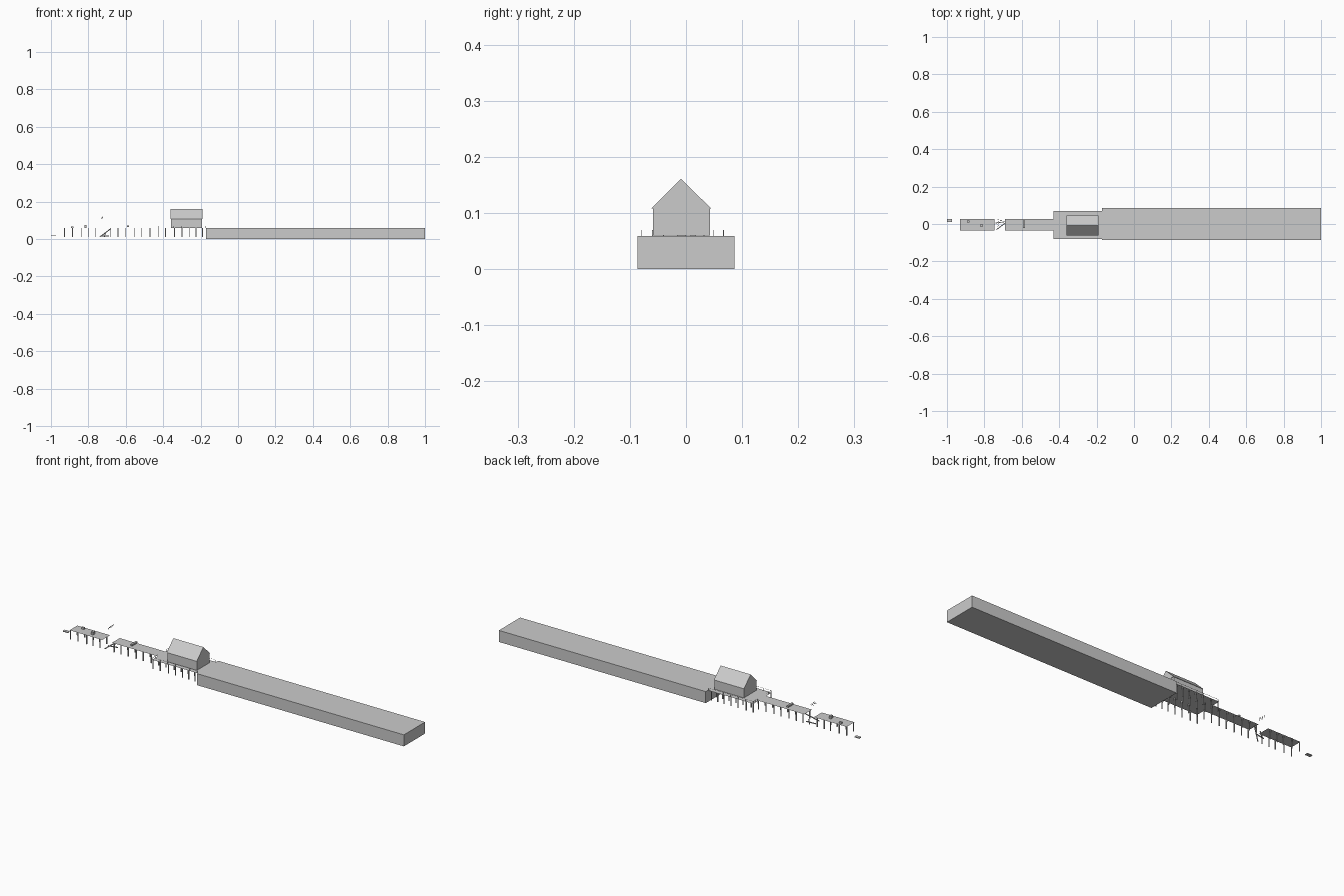
import bpy, math
from mathutils import Vector


def mesh(name, verts, faces):
    me = bpy.data.meshes.new(name)
    me.from_pydata(verts, [], faces)
    ob = bpy.data.objects.new(name, me)
    bpy.context.collection.objects.link(ob)
    return ob


def box(name, x0, x1, y0, y1, z0, z1):
    v = [(x, y, z) for x in (x0, x1) for y in (y0, y1) for z in (z0, z1)]
    f = [(0, 1, 3, 2), (4, 6, 7, 5), (0, 4, 5, 1), (2, 3, 7, 6), (0, 2, 6, 4), (1, 5, 7, 3)]
    return mesh(name, v, f)


def sheet(name, x0, x1, y0, y1, z):
    return mesh(name, [(x0, y0, z), (x1, y0, z), (x1, y1, z), (x0, y1, z)], [(0, 1, 2, 3)])


def prism(name, x0, x1, profile):
    n = len(profile)
    v = [(x, y, z) for x in (x0, x1) for y, z in profile]
    f = [tuple(range(n))[::-1], tuple(range(n, 2 * n))]
    f += [(i, (i + 1) % n, n + (i + 1) % n, n + i) for i in range(n)]
    return mesh(name, v, f)


def beam(name, a, b, w):
    a, b = Vector(a), Vector(b)
    d = b - a
    ob = box(name, -w / 2, w / 2, -w / 2, w / 2, 0, d.length)
    ob.location = a
    ob.rotation_euler = d.to_track_quat('Z', 'Y').to_euler()
    return ob


TOP = 0.059

# Solid quay
box("quay", -0.172, 1.0, -0.086, 0.086, 0, TOP)

# Thin decks, with the gap where the pier has collapsed
sheet("house_deck", -0.43, -0.172, -0.081, 0.069, TOP)
sheet("walkway_deck", -0.69, -0.43, -0.035, 0.028, TOP)
sheet("outer_deck", -0.93, -0.745, -0.035, 0.028, TOP)
box("floating_plank", -1.0, -0.972, 0.01, 0.026, 0.016, 0.02)

# Posts under the decks
for x in (-0.928, -0.885, -0.835, -0.80, -0.76, -0.68, -0.642, -0.60, -0.555, -0.515, -0.47):
    for y in (-0.031, 0.024):
        box("pier_post", x - 0.002, x + 0.002, y - 0.002, y + 0.002, 0.012, TOP)
for x in (-0.427, -0.387, -0.34, -0.30, -0.26, -0.225, -0.19):
    for y in (-0.077, -0.031, 0.024, 0.065):
        box("deck_post", x - 0.002, x + 0.002, y - 0.002, y + 0.002, 0.012, TOP)

# House with gabled roof
prism("house_walls", -0.358, -0.192,
      [(-0.059, 0.06), (0.043, 0.06), (0.043, 0.109), (-0.009, 0.158), (-0.059, 0.109)])
prism("house_roof", -0.36, -0.19, [(-0.0625, 0.108), (0.045, 0.108), (-0.009, 0.161)])

# Railing around the house deck
for y in (-0.079, 0.067):
    sheet("side_rail", -0.428, -0.172, y - 0.001, y + 0.001, 0.07)
    for i in range(7):
        x = -0.427 + i * 0.042
        box("rail_post", x - 0.0007, x + 0.0007, y - 0.0007, y + 0.0007, TOP, 0.07)
for y0, y1 in ((-0.079, -0.04), (0.032, 0.067)):
    sheet("end_rail", -0.429, -0.427, y0, y1, 0.07)
    for y in (y0, (y0 + y1) / 2, y1):
        box("rail_post", -0.4287, -0.4273, y - 0.0007, y + 0.0007, TOP, 0.07)

# Crates and bench on the walkway
box("crate", -0.893, -0.879, 0.008, 0.018, TOP, 0.068)
box("crate", -0.821, -0.81, -0.016, 0.0, TOP, 0.074)
box("bench", -0.594, -0.584, -0.022, 0.02, 0.065, 0.073)

# Fallen planks in the gap and fragments thrown upward
beam("fallen_plank", (-0.735, -0.03, 0.014), (-0.682, 0.01, 0.054), 0.004)
beam("fallen_plank", (-0.74, 0.005, 0.015), (-0.69, 0.012, 0.017), 0.004)
beam("broken_post", (-0.715, 0.02, 0.012), (-0.708, 0.018, 0.035), 0.004)
for i in range(4):
    y = -0.012 + i * 0.011
    beam("loose_fragment", (-0.729, y, 0.107 + 0.004 * (i % 2)), (-0.723, y + 0.005, 0.12), 0.002)
